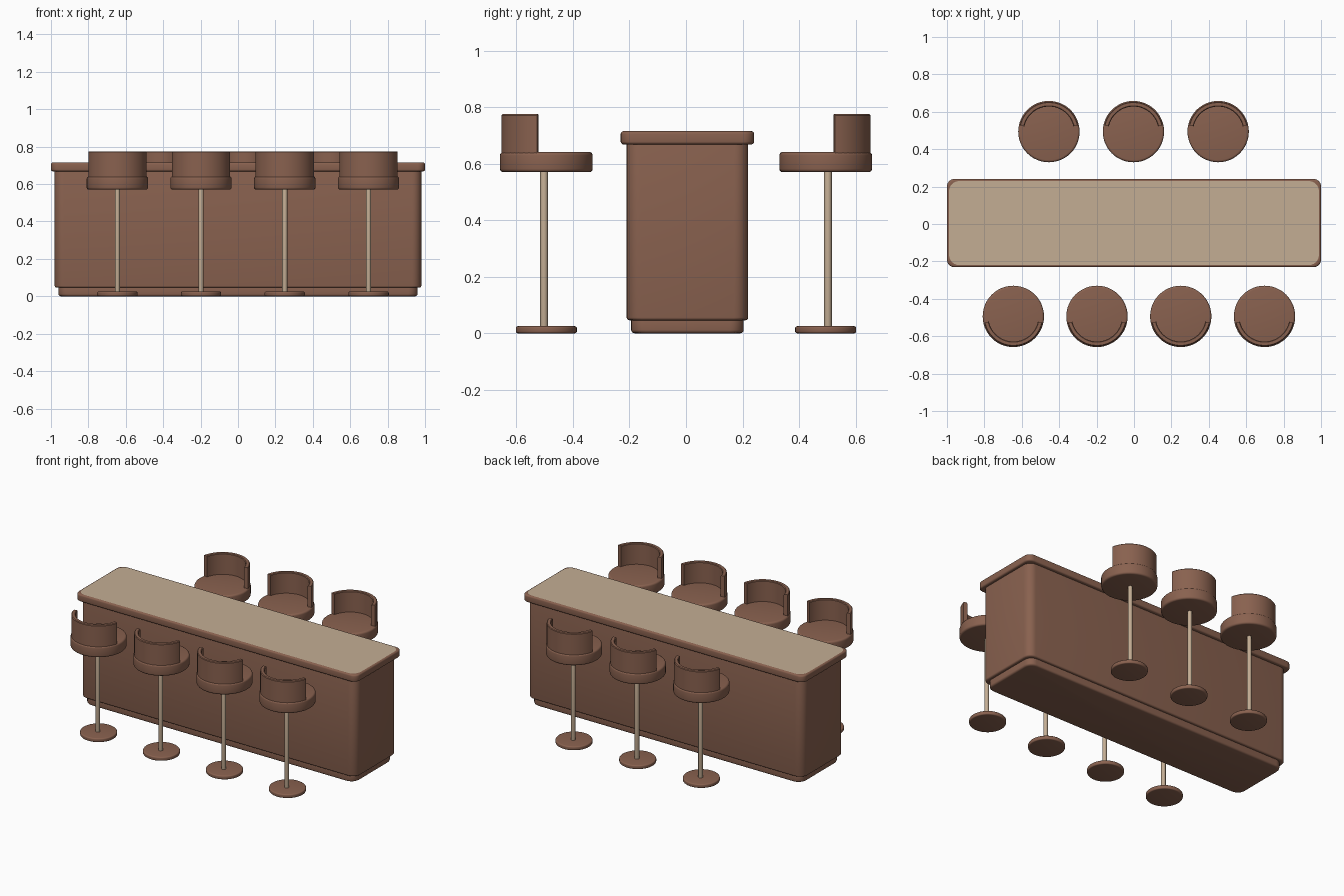
import bpy, bmesh, math

if "Cube" in bpy.data.objects:
    bpy.data.objects.remove(bpy.data.objects["Cube"])

def material(name, rgb):
    m = bpy.data.materials.new(name)
    m.diffuse_color = (*rgb, 1)
    m.use_nodes = True
    m.node_tree.nodes["Principled BSDF"].inputs["Base Color"].default_value = m.diffuse_color
    return m

BROWN = material("brown leather and wood", (0.25, 0.12, 0.078))
TAN = material("tan top and metal", (0.55, 0.42, 0.295))

def make(name, rings, mats, close_loop=True, top_index=0, loc=(0, 0, 0)):
    """Skin a stack of equal-length rings and cap both ends."""
    bm = bmesh.new()
    vs = [[bm.verts.new(p) for p in r] for r in rings]
    n = len(rings[0])
    for a, b in zip(vs, vs[1:]):
        for i in range(n):
            j = (i + 1) % n
            bm.faces.new((a[i], a[j], b[j], b[i]))
    bm.faces.new(vs[0][::-1])
    bm.faces.new(vs[-1]).material_index = top_index
    bmesh.ops.recalc_face_normals(bm, faces=bm.faces[:])
    me = bpy.data.meshes.new(name)
    bm.to_mesh(me)
    bm.free()
    for m in mats:
        me.materials.append(m)
    for p in me.polygons:
        p.use_smooth = True
    me.set_sharp_from_angle(angle=math.radians(35))
    ob = bpy.data.objects.new(name, me)
    ob.location = loc
    bpy.context.collection.objects.link(ob)
    return ob

def rounded_edge(z0, z1, r, steps=4):
    """(inset, z) profile of a slab edge rounded at bottom and top."""
    ang = [i * math.pi / 2 / steps for i in range(steps + 1)]
    low = [(r - r * math.sin(a), z0 + r - r * math.cos(a)) for a in ang]
    return low + [(i, z0 + z1 - z) for i, z in reversed(low)]

def rect_ring(hx, hy, r, z, seg=6):
    pts = []
    for k, (sx, sy) in enumerate([(1, 1), (-1, 1), (-1, -1), (1, -1)]):
        for i in range(seg + 1):
            a = (k + i / seg) * math.pi / 2
            pts.append((sx * (hx - r) + r * math.cos(a),
                        sy * (hy - r) + r * math.sin(a), z))
    return pts

def slab(name, hx, hy, z0, z1, edge, corner, mats=(BROWN,), tan_top=False):
    rings = [rect_ring(hx - i, hy - i, corner, z)
             for i, z in rounded_edge(z0, z1, edge)]
    if tan_top:
        rings.append(rect_ring(hx - edge - .001, hy - edge - .001, .055, z1))
    return make(name, rings, mats, top_index=int(tan_top), loc=(0, .005, 0))

def disc(name, rad, z0, z1, edge, mat, loc, seg=48):
    rings = [[((rad - i) * math.cos(2 * math.pi * k / seg),
               (rad - i) * math.sin(2 * math.pi * k / seg), z) for k in range(seg)]
             for i, z in rounded_edge(z0, z1, edge)]
    return make(name, rings, (mat,), loc=loc)

def backrest(name, side, loc, r0=.134, r1=.159, z0=.61, z1=.775, seg=32):
    # cross-section with softened upper edges, swept round the rear of the seat
    e = .004
    sec = [(r0, z0), (r1, z0), (r1, z1 - e), (r1 - e, z1), (r0 + e, z1), (r0, z1 - e)]
    start = math.radians(12)
    rings = []
    for k in range(seg + 1):
        a = start + (math.pi - 2 * start) * k / seg
        rings.append([(r * math.cos(a), side * r * math.sin(a), z) for r, z in sec])
    return make(name, rings, (BROWN,), loc=loc)

# bar counter
slab("plinth", .96, .199, 0, .06, .012, .05)
slab("counter_body", .98, .215, .046, .68, .010, .05)
slab("counter_top", 1.0, .236, .668, .715, .010, .04, (BROWN, TAN), True)

# stools: four at the front, three at the back
def stool(x, side, n):
    loc = (x, side * .494, 0)
    disc(f"stool_base_{n}", .108, 0, .025, .007, BROWN, loc)
    disc(f"stool_pole_{n}", .0135, .015, .58, .001, TAN, (x, side * .502, 0), 20)
    disc(f"seat_{n}", .164, .57, .641, .012, BROWN, loc)
    backrest(f"backrest_{n}", side, loc)

places = [(x, -1) for x in (-.645, -.198, .25, .698)] + [(x, 1) for x in (-.455, -.003, .45)]
for n, (x, side) in enumerate(places, 1):
    stool(x, side, n)
